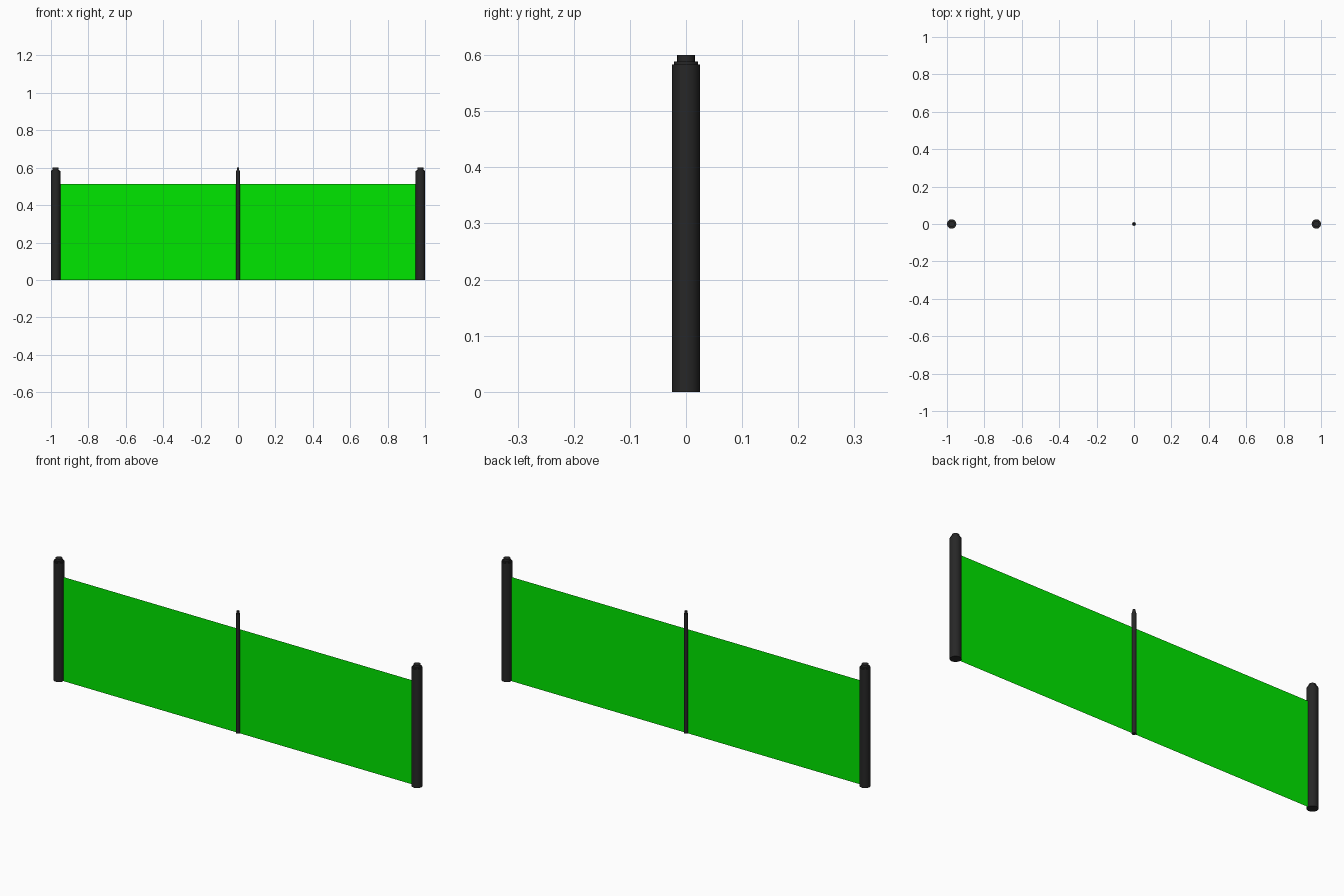
import bpy, math

if "Cube" in bpy.data.objects:
    bpy.data.objects.remove(bpy.data.objects["Cube"])

def material(name, color):
    m = bpy.data.materials.new(name)
    m.diffuse_color = color
    m.use_nodes = True
    m.node_tree.nodes["Principled BSDF"].inputs["Base Color"].default_value = m.diffuse_color
    return m

BLACK = material("black", (0.02, 0.02, 0.02, 1))
GREEN = material("green", (0.0, 0.8, 0.0, 1))

def make(name, verts, faces, mat):
    me = bpy.data.meshes.new(name)
    me.from_pydata(verts, [], faces)
    me.materials.append(mat)
    ob = bpy.data.objects.new(name, me)
    bpy.context.collection.objects.link(ob)
    return ob

# Posts: round shaft with a stepped cap
def post(name, x, r, n=16):
    rings = [(1, 0), (1, .583), (.85, .583), (.85, .589), (.64, .589), (.64, .6)]
    verts = [(x + r * k * math.cos(2 * math.pi * i / n),
              r * k * math.sin(2 * math.pi * i / n), z)
             for k, z in rings for i in range(n)]
    faces = [(j * n + i, j * n + (i + 1) % n, (j + 1) * n + (i + 1) % n, (j + 1) * n + i)
             for j in range(len(rings) - 1) for i in range(n)]
    faces += [tuple(reversed(range(n))), tuple(range((len(rings) - 1) * n, len(rings) * n))]
    ob = make(name, verts, faces, BLACK)
    bpy.context.view_layer.objects.active = ob
    ob.select_set(True)
    bpy.ops.object.shade_smooth_by_angle(angle=math.radians(30))
    ob.select_set(False)

post("left_post", -.975, .025)
post("right_post", .975, .025)
post("centre_post", 0, .01)

# Thin net sheets between the posts
for name, a, b in (("left_net", -.975, 0), ("right_net", 0, .975)):
    make(name, [(a, 0, 0), (b, 0, 0), (b, 0, .512), (a, 0, .512)], [(0, 1, 2, 3)], GREEN)
